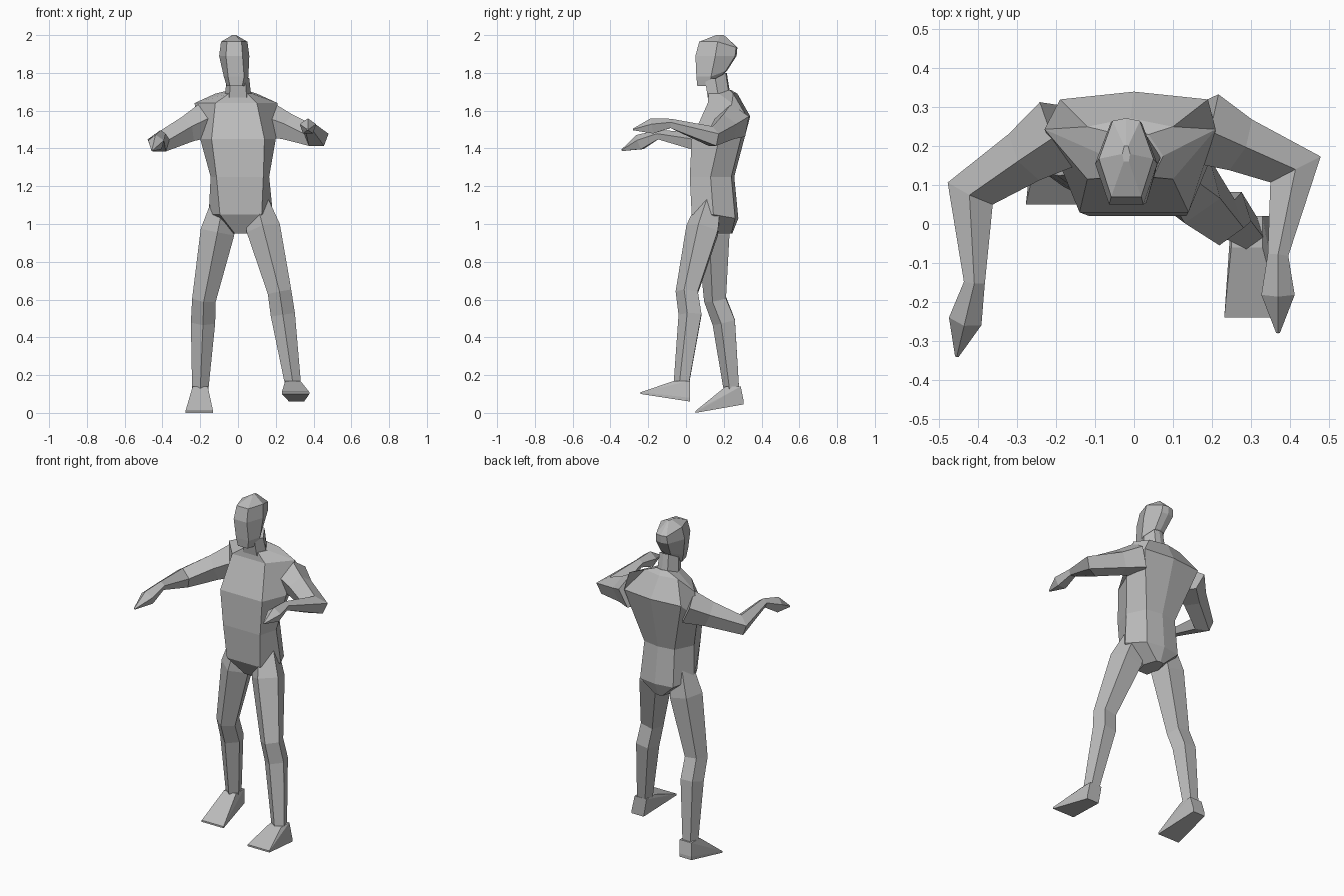
import bpy, bmesh
from math import cos, sin, tau
from mathutils import Vector

if "Cube" in bpy.data.objects:
    bpy.data.objects.remove(bpy.data.objects["Cube"])

GREY = (.5, .5, .5, 1)
clay = bpy.data.materials.new("neutral grey")
clay.use_nodes = True
clay.diffuse_color = GREY
clay.node_tree.nodes["Principled BSDF"].inputs["Base Color"].default_value = GREY


def finish(name, bm):
    bmesh.ops.recalc_face_normals(bm, faces=bm.faces)
    mesh = bpy.data.meshes.new(name)
    bm.to_mesh(mesh)
    bm.free()
    mesh.materials.append(clay)
    obj = bpy.data.objects.new(name, mesh)
    bpy.context.scene.collection.objects.link(obj)


def loft(name, rings):
    """Skin a list of equal point rings and cap both ends."""
    bm = bmesh.new()
    loops = [[bm.verts.new(point) for point in ring] for ring in rings]
    for low, high in zip(loops, loops[1:]):
        for i in range(len(low)):
            bm.faces.new((low[i - 1], low[i], high[i], high[i - 1]))
    bm.faces.new(loops[0])
    bm.faces.new(loops[-1])
    finish(name, bm)


def section(z, width, front, back, lift=0, face=.65, side=.5, spine=.5, sway=0):
    """Seven-point body section; lift raises its back edge above its front."""
    middle = front + (back - front) * side
    half = [(width * face, front, z),
            (width, middle, z),
            (width * spine, back, z + lift)]
    left = [(sway + w, y, h) for w, y, h in half]
    right = [(sway - w, y, h) for w, y, h in reversed(half)]
    ridge = (sway, back + width / 10, z + lift)
    return left + [ridge] + right


def limb(name, joints, radii, facing):
    """Five-sided tapering tube with mitred bends and a ridge on one side."""
    facing = Vector(facing)
    rings = []
    for i, (joint, radius) in enumerate(zip(joints, radii)):
        before = joints[max(i - 1, 0)]
        after = joints[min(i + 1, len(joints) - 1)]
        arrive = (joint - before).normalized()
        leave = (after - joint).normalized()
        along = (arrive + leave).normalized()
        mitre = 1 / max(along.dot(arrive), along.dot(leave))
        across = along.cross(facing).normalized()
        out = across.cross(along)
        angles = [tau * k / 5 for k in range(5)]
        rings.append([joint + across * (radius * mitre * sin(a))
                      + out * (radius * cos(a)) for a in angles])
    loft(name, rings)


def arm(name, shoulder, elbow, wrist, fingertip):
    shoulder, elbow, wrist, fingertip = map(Vector, (shoulder, elbow, wrist, fingertip))
    biceps = shoulder.lerp(elbow, .4)
    palm = wrist.lerp(fingertip, .5)
    limb(name, [shoulder, biceps, elbow, wrist, palm, fingertip],
         [.1, .075, .057, .027, .045, .005], facing=(0, 0, 1))


def leg(name, hip, knee, ankle):
    hip, knee, ankle = Vector(hip), Vector(knee), Vector(ankle)
    thigh = hip.lerp(knee, .35)
    calf = knee.lerp(ankle, .25) + Vector((0, .025, 0))
    limb(name, [hip, thigh, knee, calf, ankle],
         [.06, .095, .065, .067, .045], facing=(0, -1, 0))


def foot(name, ankle, toe, heel):
    """Wedge from the ankle to a broad toe edge and a narrow heel."""
    bm = bmesh.new()
    ankle, toe, heel = Vector(ankle), Vector(toe), Vector(heel)
    for sign in (-1, 1):
        for end, half, rise in ((toe, .073, .01), (heel, .04, .02)):
            edge = end + Vector((sign * half, 0, 0))
            bm.verts.new(edge)
            bm.verts.new(edge + Vector((0, 0, rise)))
        for depth in (-.04, .04):
            bm.verts.new(ankle + Vector((sign * .04, depth, 0)))
    bmesh.ops.convex_hull(bm, input=bm.verts)
    finish(name, bm)


# Torso, from crotch to the base of the neck
loft("torso", [
    section(z=.95, width=.05, front=.09, back=.24, sway=.015),
    section(z=1.05, width=.17, front=.03, back=.26, lift=-.02, spine=.65, sway=.015),
    section(z=1.25, width=.155, front=.02, back=.24, face=.8, spine=.65, sway=.01),
    section(z=1.45, width=.2, front=.03, back=.32, lift=.12, face=.7, spine=.95),
    section(z=1.64, width=.22, front=.115, back=.25, lift=.05, face=.5, side=.95, sway=-.01),
    section(z=1.69, width=.075, front=.12, back=.23, lift=.02),
])

# Neck
loft("neck", [
    section(z=1.67, width=.07, front=.115, back=.23),
    section(z=1.77, width=.06, front=.1, back=.21, lift=.03),
])

# Head
loft("head", [
    section(z=1.73, width=.05, front=.06, back=.19, lift=.06, sway=-.01),
    section(z=1.78, width=.065, front=.055, back=.21, lift=.03, sway=-.01),
    section(z=1.89, width=.08, front=.05, back=.26, face=.55, sway=-.02),
    section(z=1.965, width=.07, front=.07, back=.265, lift=-.03, face=.55, sway=-.02),
    section(z=2, width=.01, front=.16, back=.2, sway=-.02),
])

# Arms and hands, reaching forward from bent elbows
arm("right_arm", shoulder=(-.18, .24, 1.54), elbow=(-.42, .08, 1.43),
    wrist=(-.41, -.15, 1.47), fingertip=(-.455, -.34, 1.39))
arm("left_arm", shoulder=(.17, .25, 1.54), elbow=(.415, .14, 1.46),
    wrist=(.37, -.08, 1.53), fingertip=(.37, -.28, 1.5))

# Legs, the left one stepping forward
leg("right_leg", hip=(-.07, .15, 1.15), knee=(-.18, .16, .6), ankle=(-.2, .245, .12))
leg("left_leg", hip=(.09, .14, 1.15), knee=(.22, .01, .64), ankle=(.29, -.02, .16))

# Feet
foot("right_foot", ankle=(-.2, .25, .14), toe=(-.205, .05, 0), heel=(-.21, .305, .045))
foot("left_foot", ankle=(.29, -.02, .17), toe=(.305, -.24, .1), heel=(.31, .02, .06))
